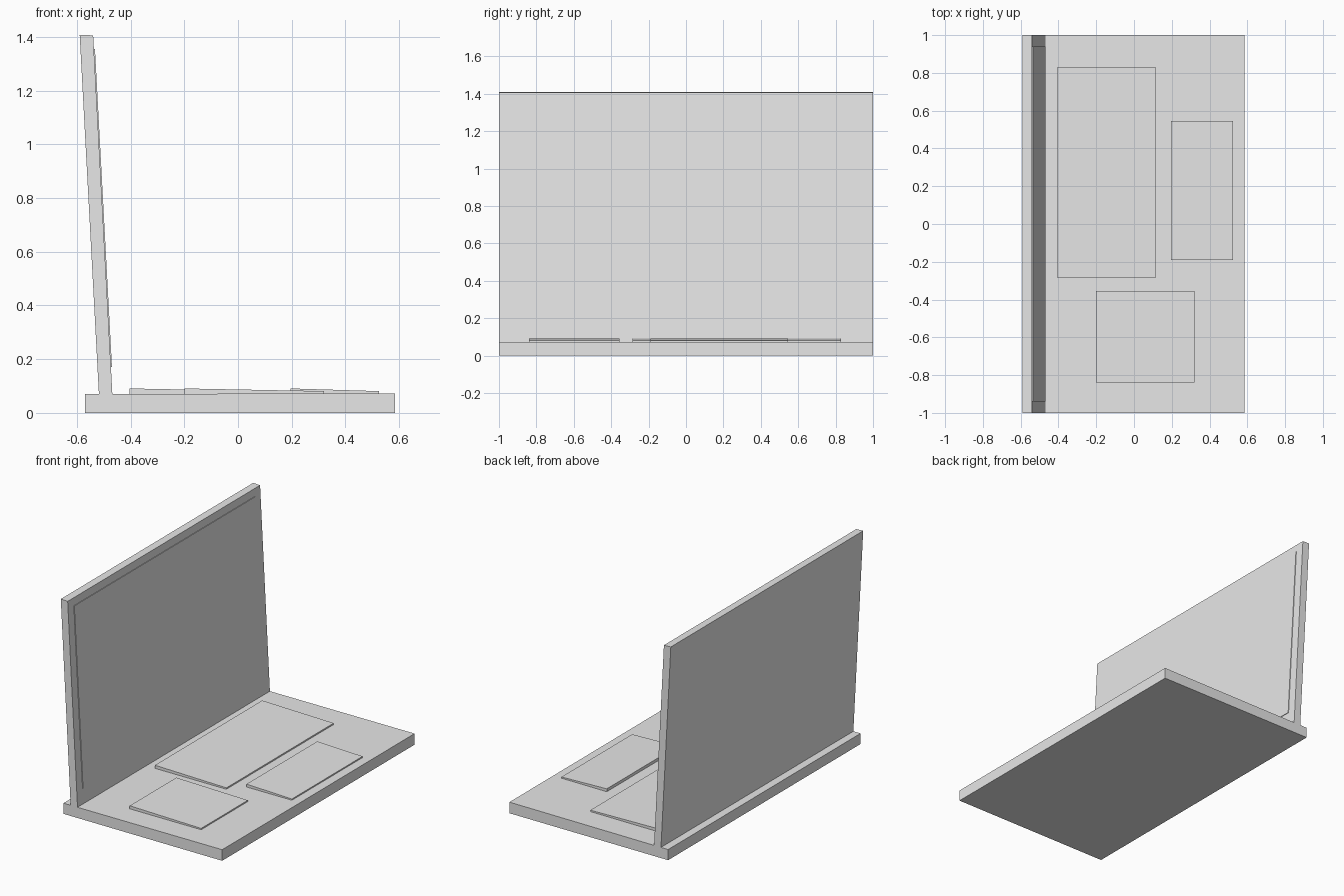
import bpy
import bmesh

cube = bpy.data.objects.get("Cube")
if cube:
    bpy.data.objects.remove(cube, do_unlink=True)

grey = bpy.data.materials.new("plain grey")
grey.use_nodes = True
GREY = (0.8, 0.8, 0.8, 1)
grey.diffuse_color = GREY
grey.node_tree.nodes["Principled BSDF"].inputs["Base Color"].default_value = GREY


def prism(name, profile, y0, y1):
    """Extrude an x-z profile along y."""
    bm = bmesh.new()
    face = bm.faces.new([bm.verts.new((x, y0, z)) for x, z in profile])
    ext = bmesh.ops.extrude_face_region(bm, geom=[face])
    verts = [v for v in ext["geom"] if isinstance(v, bmesh.types.BMVert)]
    bmesh.ops.translate(bm, verts=verts, vec=(0, y1 - y0, 0))
    bmesh.ops.recalc_face_normals(bm, faces=bm.faces)
    mesh = bpy.data.meshes.new(name)
    bm.to_mesh(mesh)
    bm.free()
    mesh.materials.append(grey)
    obj = bpy.data.objects.new(name, mesh)
    bpy.context.collection.objects.link(obj)
    return obj


# Base slab
prism("base", [(-0.57, 0), (0.585, 0), (0.585, 0.073), (-0.57, 0.07)], -1, 1)

# Leaning lid, slightly sunk into the base
LEAN = -0.0535


def lid_x(z, offset=0):
    return -0.468 + LEAN * (z - 0.07) + offset


lid = [(lid_x(z, dx), z) for z, dx in
       ((0.06, -0.05), (0.06, 0), (1.406, 0), (1.408, -0.05))]
prism("lid", lid, -1, 1)

# Thin display plate on the inner face of the lid
display = [(lid_x(z, dx), z) for z, dx in
           ((0.17, -0.01), (0.17, 0.004), (1.355, 0.004), (1.355, -0.01))]
prism("display", display, -0.94, 0.94)

# Low sloping pads on the base: x range, y range
pads = {
    "keyboard_pad": (-0.405, 0.115, -0.285, 0.83),
    "touch_pad": (0.195, 0.525, -0.19, 0.545),
    "side_pad": (-0.2, 0.32, -0.84, -0.355),
}
for name, (x0, x1, y0, y1) in pads.items():
    prism(name, [(x0, 0.065), (x1, 0.065), (x1, 0.081), (x0, 0.091)], y0, y1)
